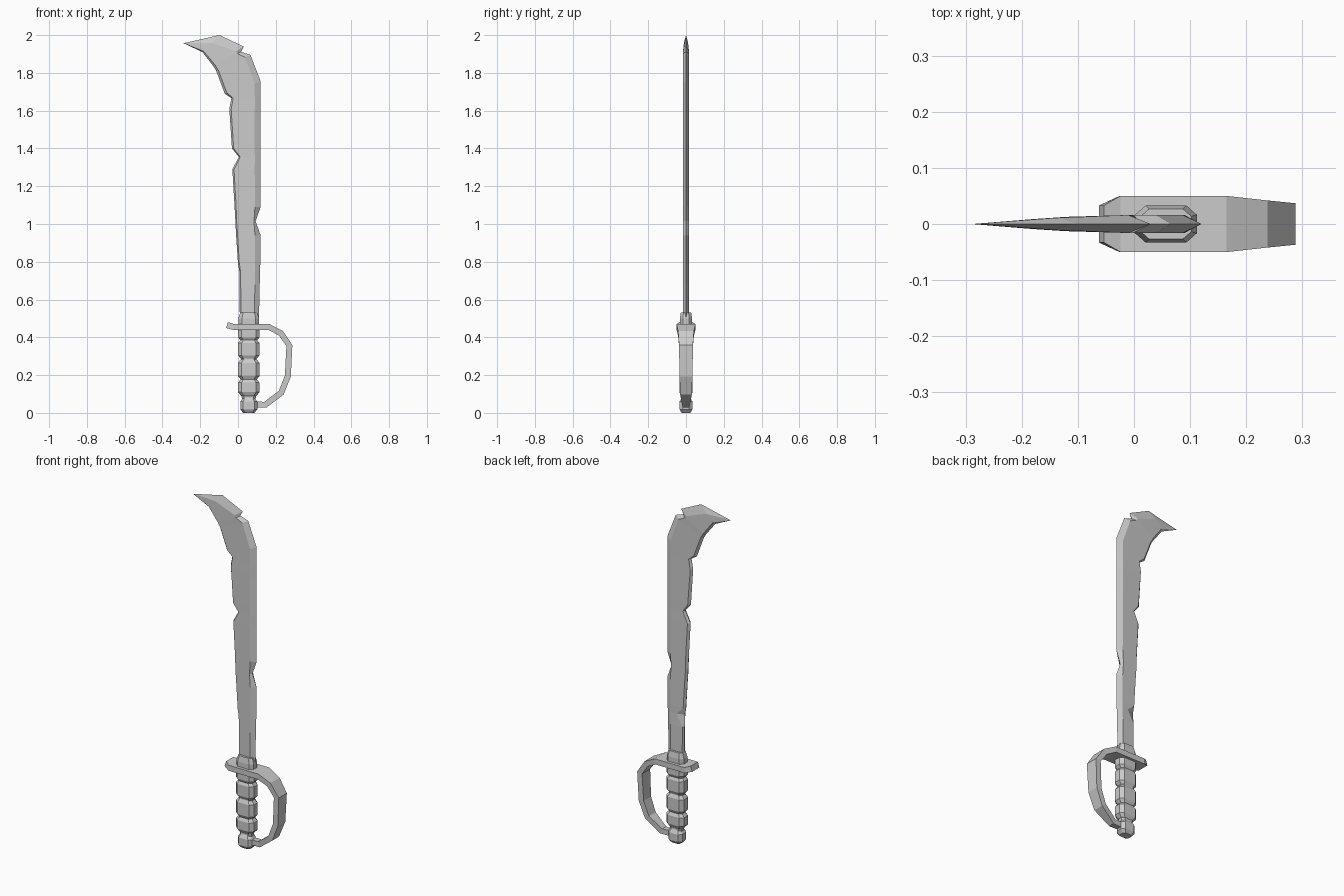
import bpy, bmesh
from mathutils import Vector

if "Cube" in bpy.data.objects:
    bpy.data.objects.remove(bpy.data.objects["Cube"])


def loft(name, rings):
    """Skin a list of equally sized closed rings, capping both ends."""
    bm = bmesh.new()
    loops = [[bm.verts.new(p) for p in ring] for ring in rings]
    for a, b in zip(loops, loops[1:]):
        n = len(a)
        for i in range(n):
            j = (i + 1) % n
            bm.faces.new((a[i], a[j], b[j], b[i]))
    bm.faces.new(loops[0])
    bm.faces.new(loops[-1])
    bmesh.ops.remove_doubles(bm, verts=bm.verts, dist=0.0004)
    bmesh.ops.recalc_face_normals(bm, faces=bm.faces)
    mesh = bpy.data.meshes.new(name)
    bm.to_mesh(mesh)
    bm.free()
    obj = bpy.data.objects.new(name, mesh)
    bpy.context.collection.objects.link(obj)
    return obj


# Blade stations: cutting edge x, z; spine x, z; spine bevel share; rear edge bevel share
stations = [
    (.010, .45, .110, .45, .24, .06),
    (.008, .68, .115, .68, .24, .06),
    (.007, .75, .117, .75, .24, .40),
    (.000, .79, .118, .79, .24, .08),
    (-.010, .94, .120, .94, .23, .08),
    (-.014, 1.015, .093, 1.015, .08, .08),
    (-.018, 1.09, .120, 1.09, .22, .08),
    (-.030, 1.29, .120, 1.29, .21, .08),
    (.005, 1.355, .120, 1.355, .27, .05),
    (-.032, 1.40, .120, 1.40, .21, .08),
    (-.046, 1.61, .120, 1.57, .19, .06),
    (-.035, 1.667, .120, 1.65, .20, .06),
    (-.070, 1.69, .120, 1.755, .17, .06),
    (-.115, 1.81, .066, 1.895, .15, .06),
    (-.122, 1.822, .016, 1.912, .13, .06),
    (-.130, 1.835, .030, 1.94, .25, .06),
    (-.188, 1.91, -.098, 2.0, .45, .10),
]
rings = []
for lx, lz, rx, rz, f, chip in stations:
    edge, spine = Vector((lx, 0, lz)), Vector((rx, 0, rz))
    t = Vector((0, .011 if rz > 1.99 else .016, 0))
    te = t * .8
    ridge = spine.lerp(edge, f)
    rings.append([edge, edge.lerp(spine, .06) - te, ridge - t,
                  spine, ridge + t, edge.lerp(spine, chip) + te])
rings.append([Vector((-.288, 0, 1.957))] * 6)
# The tip ring collapses to one point, so cap it as a fan
tip = rings.pop()
rings.append([tip[0] + (p - rings[-1][0]) * .006 for p in rings[-1]])
loft("blade", rings)


def lathe(name, profile, hx, hy, cx=.057):
    """Stack chamfered-rectangle rings from (height, scale) pairs."""
    corners = [(1, .5), (.66, 1), (-.66, 1), (-1, .5),
               (-1, -.5), (-.66, -1), (.66, -1), (1, -.5)]
    return loft(name, [[(cx + x * hx * s, y * hy * s, z) for x, y in corners]
                       for z, s in profile])


# Segmented grip
grip = [(.07, .62), (.09, .68)]
for low, high in [(.11, .16), (.195, .265), (.305, .37), (.40, .44)]:
    grip += [(low - .018, .74), (low, 1), (high, 1), (high + .018, .74)]
lathe("grip", grip, .057, .035)

# Pommel and blade collar
lathe("pommel", [(0, .65), (.018, 1), (.06, 1), (.082, .65)], .045, .034)
lathe("collar", [(.44, .9), (.465, 1), (.50, 1), (.532, .82)], .055, .033)

# Hand guard: path x, z and half width
path = [(-.058, .465, .033), (-.025, .455, .05), (.163, .455, .05),
        (.227, .422, .042), (.272, .357, .037), (.264, .195, .034),
        (.229, .107, .031), (.146, .044, .018), (.085, .044, .015)]
points = [Vector((x, 0, z)) for x, z, w in path]
rings = []
for i, (p, (x, z, w)) in enumerate(zip(points, path)):
    d = (points[min(i + 1, len(points) - 1)] - points[max(i - 1, 0)]).normalized()
    n = Vector((-d.z, 0, d.x)) * .016
    y = Vector((0, w, 0))
    rings.append([p + n + y, p + n - y, p - n - y, p - n + y])
loft("hand_guard", rings)
